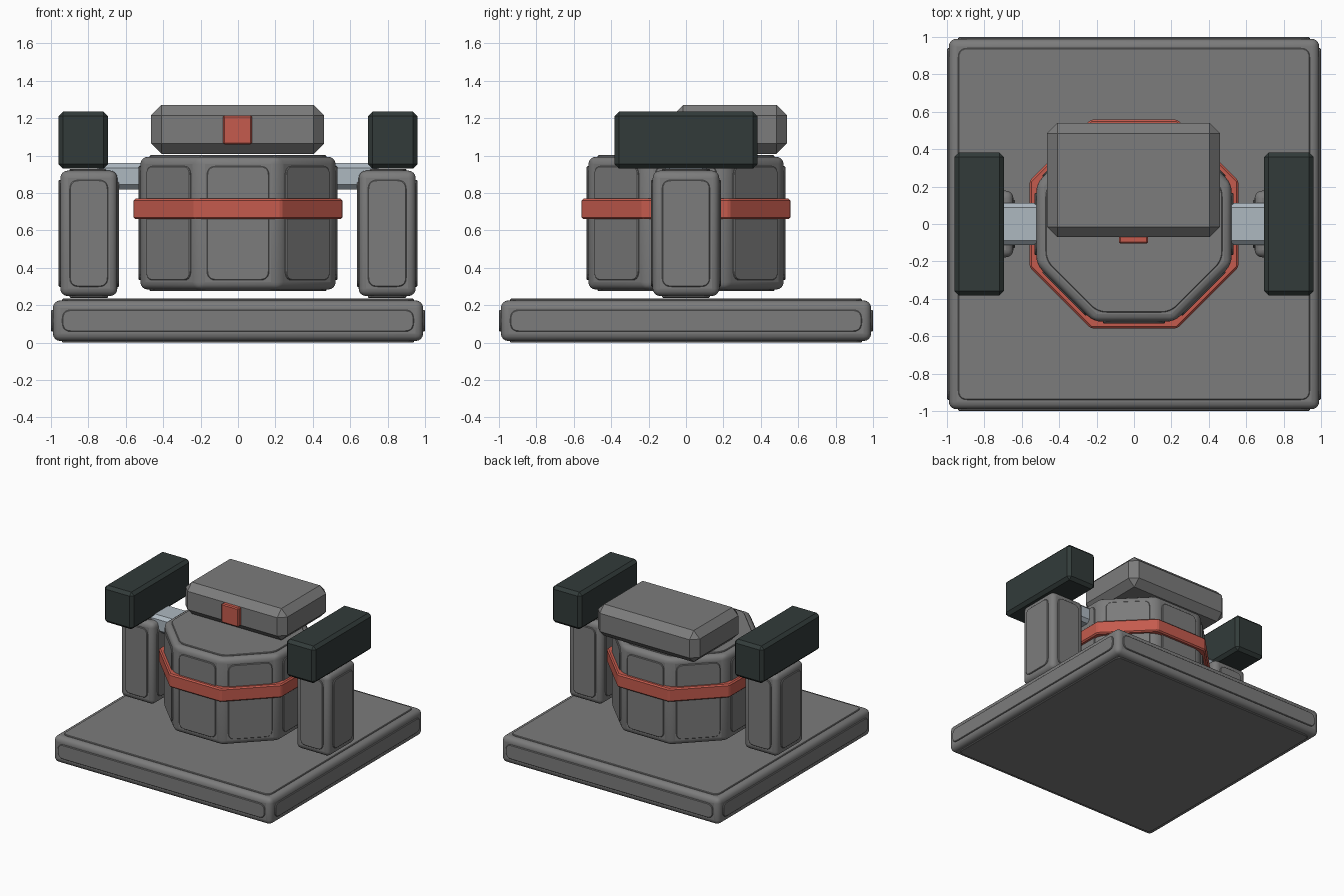
import bpy, bmesh, math
from mathutils import Vector

if "Cube" in bpy.data.objects:
    bpy.data.objects.remove(bpy.data.objects["Cube"])


def material(name, rgb):
    m = bpy.data.materials.new(name)
    m.diffuse_color = (*rgb, 1)
    m.use_nodes = True
    m.node_tree.nodes["Principled BSDF"].inputs["Base Color"].default_value = m.diffuse_color
    return m


GREY = material("mid grey", (0.20, 0.20, 0.20))
DARK = material("dark slate", (0.032, 0.044, 0.042))
RED = material("warm red", (0.56, 0.105, 0.075))
PALE = material("pale steel", (0.42, 0.48, 0.53))


def add_object(name, bm, mat, bevel, segments=1):
    mesh = bpy.data.meshes.new(name)
    bmesh.ops.recalc_face_normals(bm, faces=bm.faces[:])
    bm.to_mesh(mesh)
    bm.free()
    ob = bpy.data.objects.new(name, mesh)
    bpy.context.collection.objects.link(ob)
    mesh.materials.append(mat)
    mod = ob.modifiers.new("edge", 'BEVEL')
    mod.width, mod.segments = bevel, segments
    mod.limit_method, mod.angle_limit = 'ANGLE', math.radians(35)
    if segments > 1:
        bpy.ops.object.select_all(action='DESELECT')
        bpy.context.view_layer.objects.active = ob
        ob.select_set(True)
        bpy.ops.object.shade_smooth_by_angle(angle=math.radians(32))
    return ob


def prism(outline, z0, z1):
    bm = bmesh.new()
    f = bm.faces.new([bm.verts.new((x, y, z0)) for x, y in outline])
    new = bmesh.ops.extrude_face_region(bm, geom=[f])["geom"]
    for v in new:
        if isinstance(v, bmesh.types.BMVert):
            v.co.z = z1
    bmesh.ops.recalc_face_normals(bm, faces=bm.faces[:])
    return bm


def rect(x0, x1, y0, y1):
    return [(x0, y0), (x1, y0), (x1, y1), (x0, y1)]


def octagon(apothem):
    r = apothem / math.cos(math.pi / 8)
    return [(r * math.cos(a), r * math.sin(a))
            for a in (math.pi / 8 + i * math.pi / 4 for i in range(8))]


def block(name, outline, z0, z1, mat, bevel):
    return add_object(name, prism(outline, z0, z1), mat, bevel)


def panelled(name, outline, z0, z1, inset=0.05, radius=0.05, proud=0.009):
    """Soft-edged body with a raised, round-cornered panel on every face."""
    bm = prism(outline, z0, z1)
    pan = bmesh.new()
    for f in bm.faces:
        pts = [v.co.copy() for v in f.verts]
        n = len(pts)
        loop = []
        for i, p in enumerate(pts):
            a = (pts[i - 1] - p).normalized()
            b = (pts[(i + 1) % n] - p).normalized()
            c = p + (a + b) * (inset / math.sin(a.angle(b)))
            for k in range(6):
                t = k / 5
                loop.append(c + a * radius * (1 - t) ** 2 + b * radius * t ** 2)
        low = [pan.verts.new(q - f.normal * 0.01) for q in loop]
        high = [pan.verts.new(q + f.normal * proud) for q in loop]
        pan.faces.new(high)
        pan.faces.new(low[::-1])
        for i in range(len(loop)):
            j = (i + 1) % len(loop)
            pan.faces.new((low[i], low[j], high[j], high[i]))
    add_object(name, bm, GREY, 0.04, 4)
    add_object(name + "_panels", pan, GREY, 0.004)


# Base slab and central drum
panelled("base", rect(-0.99, 0.99, -0.99, 0.99), 0.009, 0.226)
panelled("drum", octagon(0.522), 0.284, 0.994)
block("drum_band", octagon(0.558), 0.66, 0.77, RED, 0.01)

# Head block with its front marker
block("head", rect(-0.465, 0.46, -0.07, 0.54), 1.01, 1.27, GREY, 0.055)
block("head_marker", rect(-0.08, 0.075, -0.105, 0.0), 1.06, 1.215, RED, 0.008)

# Side pillars, connecting arms and top pods
for side, s in (("left", -1), ("right", 1)):
    def span(a, b, y):
        return rect(min(s * a, s * b), max(s * a, s * b), -y, y)
    panelled(side + "_pillar", span(0.645, 0.95, 0.178), 0.249, 0.92)
    block(side + "_arm", span(0.45, 0.75, 0.112), 0.82, 0.96, PALE, 0.025)
    block(side + "_pod", span(0.695, 0.96, 0.382), 0.93, 1.235, DARK, 0.024)
